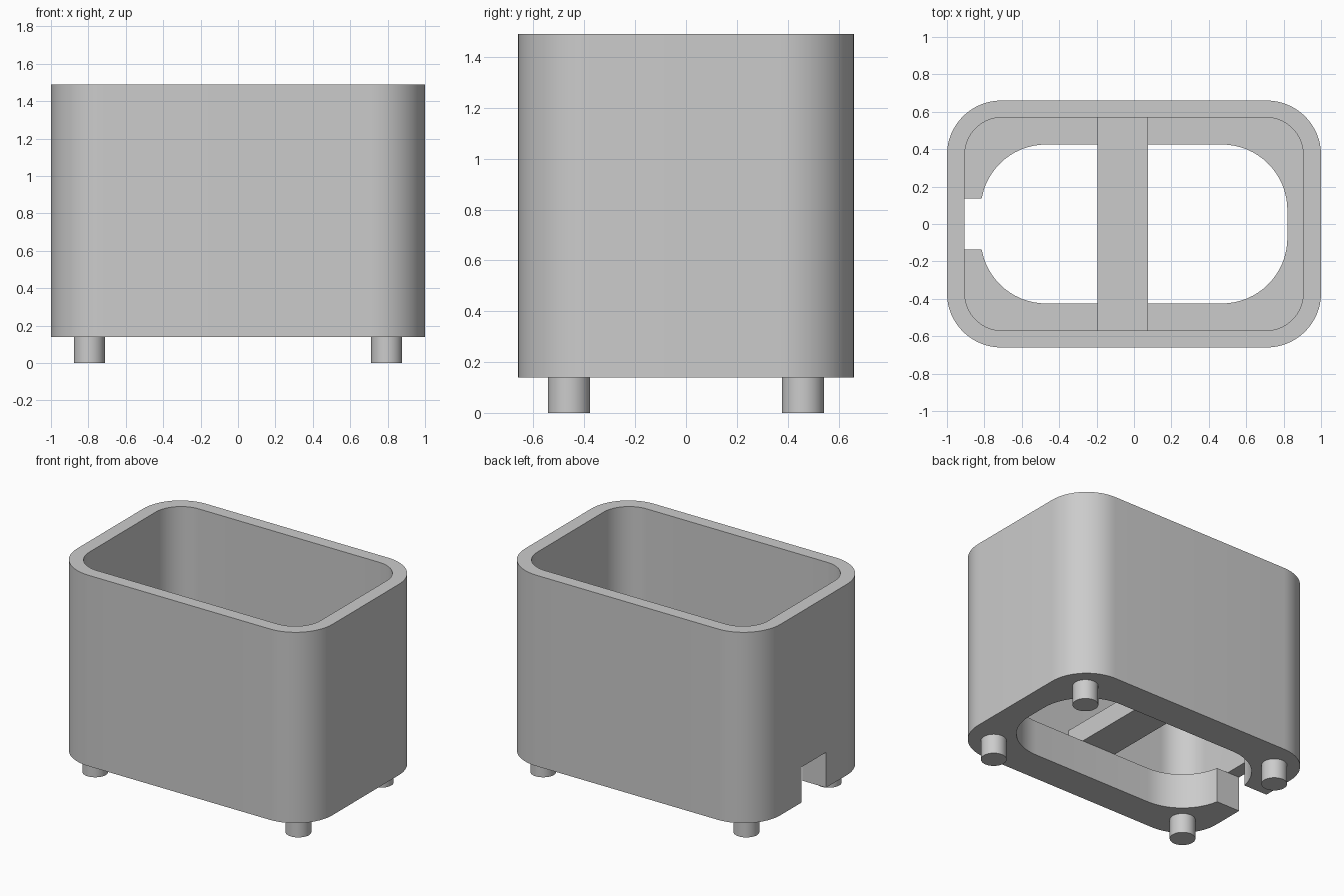
import bpy, bmesh, math

cube = bpy.data.objects.get("Cube")
if cube:
    bpy.data.objects.remove(cube, do_unlink=True)

grey = bpy.data.materials.new("plain grey")
grey.use_nodes = True
colour = (0.6, 0.6, 0.6, 1)
grey.diffuse_color = colour
grey.node_tree.nodes["Principled BSDF"].inputs["Base Color"].default_value = colour

BOTTOM, FLOOR, TOP = 0.14, 0.39, 1.49


def rounded_block(name, half_x, half_y, radius, z0, z1, steps=16):
    """Upright prism with a rounded-rectangle plan."""
    bm = bmesh.new()
    ring = []
    for corner, (sx, sy) in enumerate([(1, 1), (-1, 1), (-1, -1), (1, -1)]):
        for i in range(steps + 1):
            a = (corner + i / steps) * math.pi / 2
            ring.append(bm.verts.new((sx * (half_x - radius) + radius * math.cos(a),
                                      sy * (half_y - radius) + radius * math.sin(a), z0)))
    base = bm.faces.new(ring)
    top = bmesh.ops.extrude_face_region(bm, geom=[base])["geom"]
    bmesh.ops.translate(bm, vec=(0, 0, z1 - z0),
                        verts=[v for v in top if isinstance(v, bmesh.types.BMVert)])
    bmesh.ops.recalc_face_normals(bm, faces=bm.faces)
    mesh = bpy.data.meshes.new(name)
    bm.to_mesh(mesh)
    bm.free()
    obj = bpy.data.objects.new(name, mesh)
    bpy.context.collection.objects.link(obj)
    mesh.materials.append(grey)
    return obj


def box(name, x0, x1, y0, y1, z0, z1):
    bpy.ops.mesh.primitive_cube_add(size=1, location=((x0 + x1) / 2, (y0 + y1) / 2, (z0 + z1) / 2))
    obj = bpy.context.object
    obj.name = name
    obj.scale = (x1 - x0, y1 - y0, z1 - z0)
    bpy.ops.object.transform_apply(location=False, rotation=False, scale=True)
    obj.data.materials.append(grey)
    return obj


def activate(obj):
    bpy.ops.object.select_all(action='DESELECT')
    obj.select_set(True)
    bpy.context.view_layer.objects.active = obj


def cut(target, cutter):
    mod = target.modifiers.new("cut", 'BOOLEAN')
    mod.operation = 'DIFFERENCE'
    mod.solver = 'EXACT'
    mod.object = cutter
    activate(target)
    bpy.ops.object.modifier_apply(modifier=mod.name)
    bpy.data.objects.remove(cutter, do_unlink=True)


# Open-topped shell with a floor opening and a cable notch in its right end
shell = rounded_block("shell", 1.0, 0.66, 0.29, BOTTOM, TOP)
cut(shell, rounded_block("cavity_cutter", 0.905, 0.57, 0.2, FLOOR, TOP + 0.2))
cut(shell, rounded_block("floor_opening_cutter", 0.82, 0.425, 0.35, 0, FLOOR + 0.2))
cut(shell, box("notch_cutter", -1.2, -0.6, -0.137, 0.137, 0, FLOOR))
activate(shell)
bpy.ops.object.shade_smooth_by_angle(angle=math.radians(30))

# Bar across the floor opening
box("cross_bar", -0.195, 0.075, -0.57, 0.57, FLOOR, FLOOR + 0.14)

# Four round feet
for x, side in ((0.795, "left"), (-0.795, "right")):
    for y, end in ((-0.46, "front"), (0.46, "back")):
        bpy.ops.mesh.primitive_cylinder_add(vertices=40, radius=0.083, depth=BOTTOM,
                                            location=(x, y, BOTTOM / 2))
        foot = bpy.context.object
        foot.name = f"{end}_{side}_foot"
        foot.data.materials.append(grey)
        bpy.ops.object.shade_smooth_by_angle(angle=math.radians(30))
